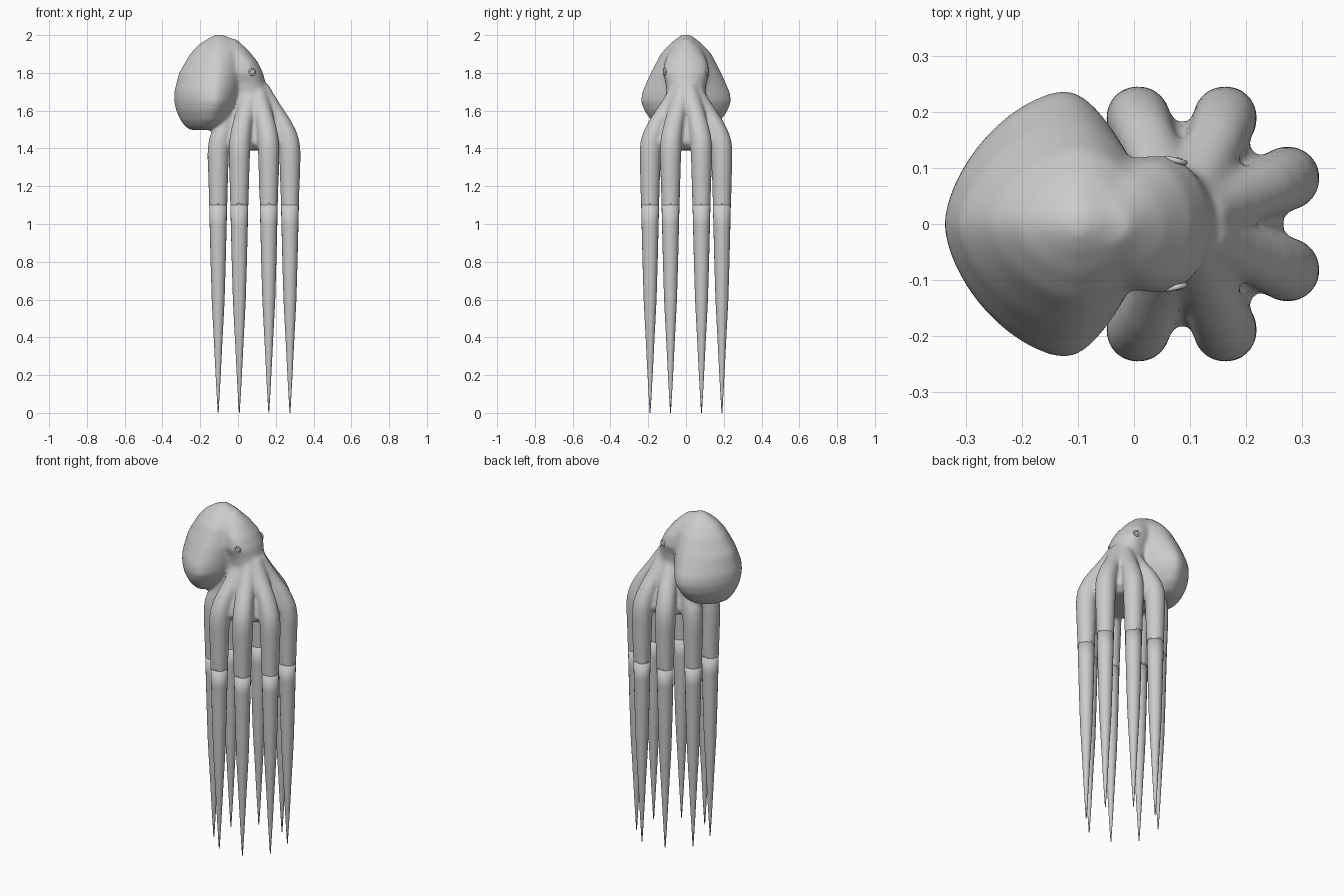
import bpy, bmesh
from math import cos, sin, pi, copysign

if "Cube" in bpy.data.objects:
    bpy.data.objects.remove(bpy.data.objects["Cube"])


def loft(bm, slices, n=2.0, sides=32):
    """Skin horizontal slices (z, x_left, x_mid, x_right, half_width, y_mid)."""
    rings = []
    for z, xl, xm, xr, w, ym in slices:
        ring = []
        for i in range(sides):
            t = 2 * pi * i / sides
            c = copysign(abs(cos(t)) ** (2 / n), cos(t))
            s = copysign(abs(sin(t)) ** (2 / n), sin(t))
            x = xm + c * ((xr - xm) if c > 0 else (xm - xl))
            ring.append(bm.verts.new((x, ym + s * w, z)))
        rings.append(ring)
    for a, b in zip(rings, rings[1:]):
        for i in range(sides):
            j = (i + 1) % sides
            bm.faces.new((a[i], b[i], b[j], a[j]))
    bm.faces.new(rings[0])
    bm.faces.new(rings[-1][::-1])


def disc(z, x, y, r):
    return (z, x - r, x, x + r, r, y)


def finish(bm, name):
    bmesh.ops.recalc_face_normals(bm, faces=bm.faces)
    me = bpy.data.meshes.new(name)
    bm.to_mesh(me)
    bm.free()
    ob = bpy.data.objects.new(name, me)
    bpy.context.collection.objects.link(ob)
    me.shade_smooth()
    return ob


CX = 0.085          # centre of the arm circle
ARMS = [(sx * a, sy * b) for a, b in ((0.078, 0.19), (0.19, 0.082))
        for sx in (-1, 1) for sy in (-1, 1)]

# Upper body: mantle, head with skirt, and the arm roots, fused together
bm = bmesh.new()
mantle = [(2.003, -.12, -.1, -.08, .02), (1.985, -.155, -.1, -.04, .048),
          (1.95, -.21, -.1, .015, .09), (1.9, -.255, -.1, .04, .135),
          (1.8, -.313, -.11, .04, .187), (1.7, -.338, -.12, .02, .232),
          (1.65, -.338, -.12, .01, .24), (1.6, -.328, -.13, -.01, .222),
          (1.55, -.305, -.14, -.04, .187), (1.515, -.28, -.16, -.07, .14),
          (1.497, -.25, -.19, -.11, .08)]
loft(bm, [m + (0,) for m in mantle], 1.65, 48)
head = [(1.98, -.15, -.08, -.01, .04), (1.92, -.15, -.02, .055, .085),
        (1.86, -.12, .03, .103, .113), (1.8, -.1, .05, .133, .124),
        (1.75, -.08, .06, .145, .108), (1.7, -.06, .06, .165, .103),
        (1.6, -.06, .08, .205, .122), (1.5, -.08, .085, .25, .165),
        (1.43, -.1, .085, .27, .185), (1.39, -.06, .085, .23, .145)]
loft(bm, [h + (0,) for h in head], 2.0, 48)
roots = [(1.74, .22, .035), (1.7, .30, .042), (1.65, .44, .046), (1.6, .60, .048),
         (1.55, .76, .051), (1.5, .88, .054), (1.45, .96, .057), (1.4, .99, .058),
         (1.35, 1, .057), (1.2, 1, .052), (1.0, 1, .046)]
for dx, dy in ARMS:
    loft(bm, [disc(z, CX + dx * k, dy * k, r) for z, k, r in roots], 2.0, 24)
body = finish(bm, "body")

# Fuse and soften the upper body
rm = body.modifiers.new("fuse", 'REMESH')
rm.mode = 'VOXEL'
rm.voxel_size = 0.008
rm.use_smooth_shade = True
sm = body.modifiers.new("soften", 'SMOOTH')
sm.factor = 0.5
sm.iterations = 22
dg = bpy.context.evaluated_depsgraph_get()
bm = bmesh.new()
bm.from_object(body, dg)
bmesh.ops.bisect_plane(bm, geom=bm.verts[:] + bm.edges[:] + bm.faces[:],
                       plane_co=(0, 0, 1.1), plane_no=(0, 0, 1), clear_inner=True)
body.modifiers.clear()
bm.to_mesh(body.data)
bm.free()
body.data.shade_smooth()

# Tapering lower arms
taper = [(1.11, .0475), (1.0, .045), (.8, .040), (.6, .034), (.5, .029),
         (.4, .0235), (.3, .0185), (.2, .0135), (.1, .008), (0, .002)]
for i, (dx, dy) in enumerate(ARMS):
    bm = bmesh.new()
    loft(bm, [disc(z, CX + dx, dy, r) for z, r in taper], 2.0, 20)
    finish(bm, f"arm_{i + 1}")

# Eyes: a small ball within a lid ring
for side, tag in ((-1, "right"), (1, "left")):
    loc = (.075, side * .113, 1.805)
    bpy.ops.mesh.primitive_torus_add(location=loc, rotation=(pi / 2, 0, -side * .25),
                                     major_radius=.016, minor_radius=.005,
                                     major_segments=24, minor_segments=10)
    bpy.context.object.name = f"{tag}_eyelid"
    bpy.ops.object.shade_smooth()
    bpy.ops.mesh.primitive_uv_sphere_add(location=loc, radius=.014, segments=20, ring_count=12)
    bpy.context.object.name = f"{tag}_eye"
    bpy.context.object.scale.y = .4
    bpy.ops.object.shade_smooth()
